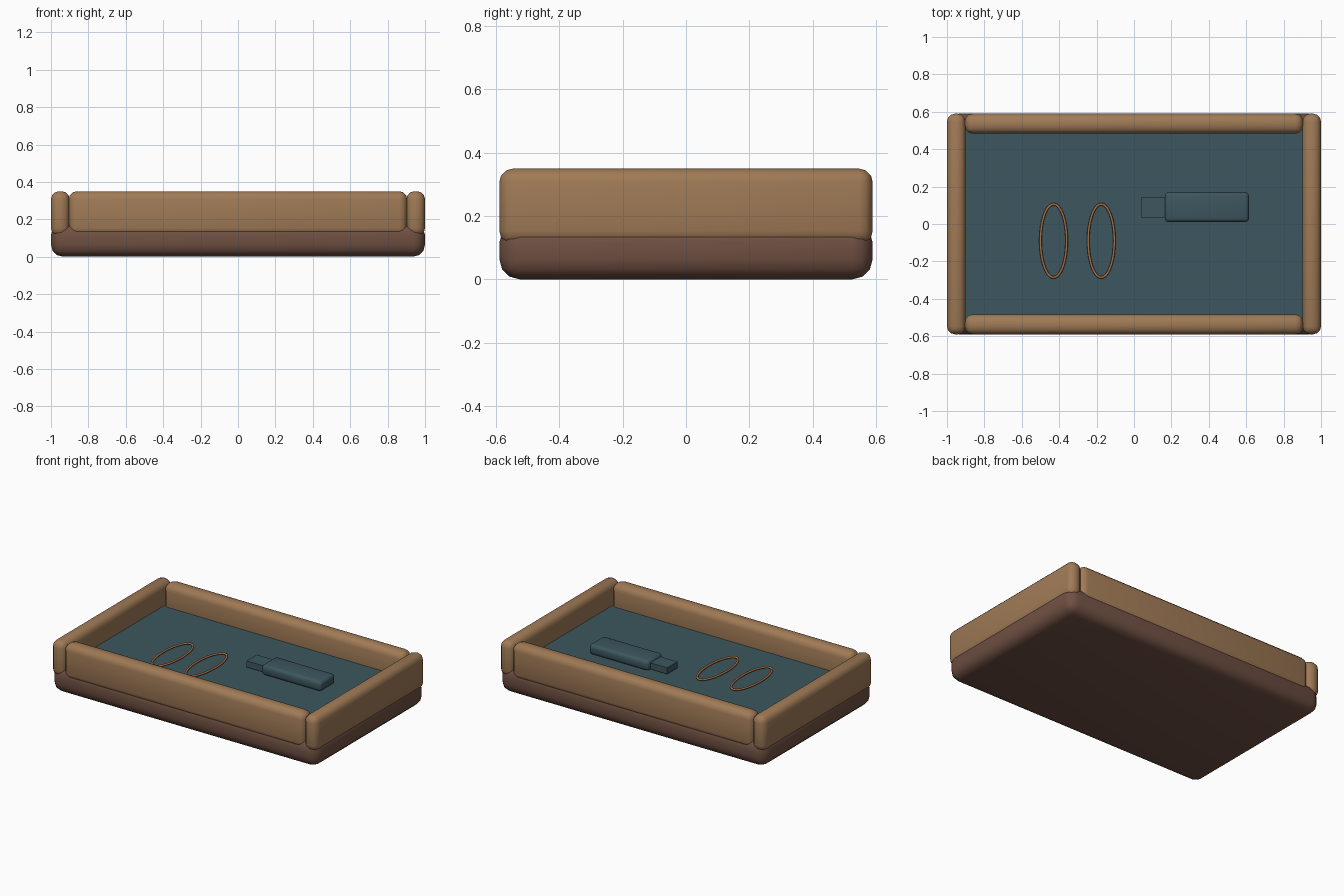
import bpy
import math

old = bpy.data.objects.get("Cube")
if old:
    bpy.data.objects.remove(old, do_unlink=True)


def material(name, rgb):
    mat = bpy.data.materials.new(name)
    mat.use_nodes = True
    colour = (*rgb, 1)
    mat.diffuse_color = colour
    mat.node_tree.nodes["Principled BSDF"].inputs["Base Color"].default_value = colour
    return mat


DARK_WOOD = material("dark wood", (0.16, 0.08, 0.055))
LIGHT_WOOD = material("light wood", (0.35, 0.195, 0.093))
TEAL = material("teal felt", (0.046, 0.095, 0.112))
COPPER = material("copper", (0.4, 0.16, 0.06))


def block(name, mat, low, high, bevel=0, segments=3):
    """Box between two corners, with rounded edges."""
    centre = [(a + b) / 2 for a, b in zip(low, high)]
    bpy.ops.mesh.primitive_cube_add(size=1, location=centre)
    obj = bpy.context.object
    obj.name = name
    obj.scale = [b - a for a, b in zip(low, high)]
    bpy.ops.object.transform_apply(location=False, rotation=False, scale=True)
    obj.data.materials.append(mat)
    if bevel:
        mod = obj.modifiers.new("rounded edges", 'BEVEL')
        mod.width = bevel
        mod.segments = segments
        bpy.ops.object.modifier_apply(modifier=mod.name)
        bpy.ops.object.shade_smooth_by_angle(angle=math.radians(35))
    return obj


def oval_ring(name, mat, centre, rx, ry, radius):
    """Thin wire bent into a flat oval."""
    curve = bpy.data.curves.new(name, 'CURVE')
    curve.dimensions = '3D'
    curve.bevel_depth = radius
    curve.bevel_resolution = 2
    count = 48
    spline = curve.splines.new('POLY')
    spline.points.add(count - 1)
    spline.use_cyclic_u = True
    for i, point in enumerate(spline.points):
        a = math.tau * i / count
        point.co = (rx * math.cos(a), ry * math.sin(a), 0, 1)
    obj = bpy.data.objects.new(name, curve)
    obj.location = centre
    bpy.context.collection.objects.link(obj)
    curve.materials.append(mat)
    return obj


# Tray base and felt floor
block("tray_base", DARK_WOOD, (-1, -0.59, 0), (1, 0.59, 0.18), 0.065)
block("felt_floor", TEAL, (-0.92, -0.51, 0.16), (0.92, 0.51, 0.198))

# Raised rails around the rim
for side, label in ((-1, "right"), (1, "left")):
    x = sorted((side * 0.9, side))
    block(label + "_rail", LIGHT_WOOD, (x[0], -0.59, 0.11), (x[1], 0.59, 0.35), 0.043)
for side, label in ((-1, "front"), (1, "back")):
    y = sorted((side * 0.483, side * 0.59))
    block(label + "_rail", LIGHT_WOOD, (-0.905, y[0], 0.11), (0.905, y[1], 0.35), 0.043)

# Memory stick lying on the felt
block("stick_body", TEAL, (0.165, 0.01, 0.195), (0.615, 0.17, 0.265), 0.022)
block("stick_plug", TEAL, (0.04, 0.035, 0.205), (0.18, 0.145, 0.248))

# Pair of wire rings
for label, x in (("right", -0.43), ("left", -0.175)):
    oval_ring(label + "_ring", COPPER, (x, -0.09, 0.212), 0.07, 0.196, 0.007)
